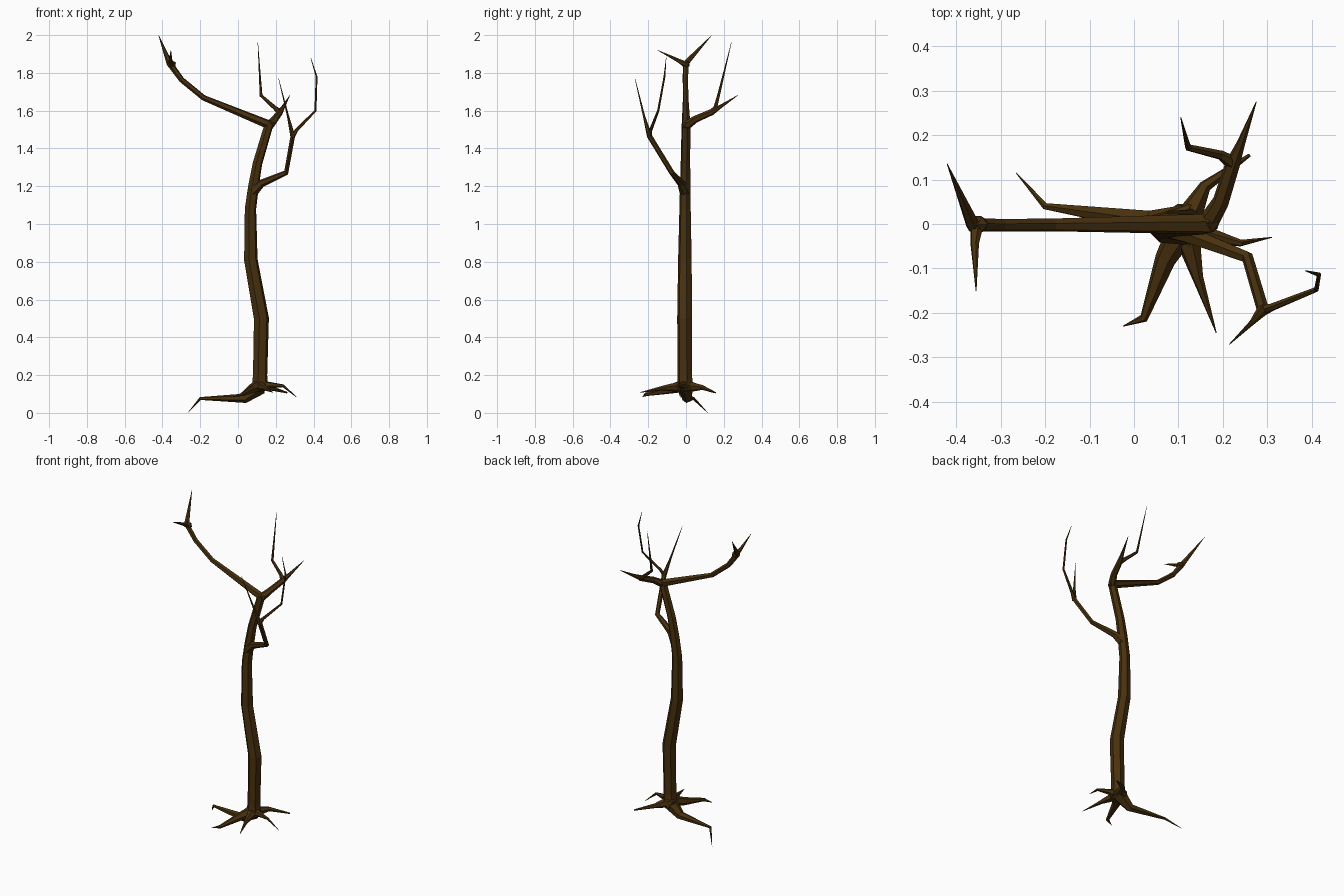
import bpy, bmesh, math
from mathutils import Vector

bark = bpy.data.materials.new("dark brown bark")
bark.diffuse_color = (0.065, 0.030, 0.0045, 1)


def finish(name, bm):
    bmesh.ops.recalc_face_normals(bm, faces=bm.faces)
    mesh = bpy.data.meshes.new(name)
    bm.to_mesh(mesh)
    bm.free()
    mesh.materials.append(bark)
    obj = bpy.data.objects.new(name, mesh)
    bpy.context.collection.objects.link(obj)
    return obj


def limb(name, path, sides=6):
    """Tapered low-poly tube through (x, y, z, radius) points."""
    bm = bmesh.new()
    pts = [Vector(p[:3]) for p in path]
    prev, side, rings = None, None, []
    for i, p in enumerate(pts):
        a, b = pts[max(i - 1, 0)], pts[min(i + 1, len(pts) - 1)]
        t = ((p - a).normalized() + (b - p).normalized()).normalized()
        if prev is None:
            side = t.orthogonal().normalized()
        else:
            side = prev.rotation_difference(t) @ side
        prev = t
        up = t.cross(side)
        ring = []
        for k in range(sides):
            ang = math.tau * (k + 0.5) / sides
            ring.append(bm.verts.new(p + path[i][3] * (side * math.cos(ang) + up * math.sin(ang))))
        rings.append(ring)
    for r, s in zip(rings, rings[1:]):
        for k in range(sides):
            n = (k + 1) % sides
            bm.faces.new((r[k], r[n], s[n], s[k]))
    bm.faces.new(rings[0])
    bm.faces.new(rings[-1])
    return finish(name, bm)


def knot(name, centre, size):
    """Faceted swelling where limbs meet."""
    bm = bmesh.new()
    bmesh.ops.create_icosphere(bm, subdivisions=1, radius=1)
    bmesh.ops.scale(bm, vec=size, verts=bm.verts)
    bmesh.ops.translate(bm, vec=centre, verts=bm.verts)
    return finish(name, bm)


# Trunk
limb("trunk", [(0.115, -0.005, 0.12, 0.045), (0.117, -0.006, 0.20, 0.039),
               (0.124, -0.007, 0.50, 0.041), (0.068, -0.006, 0.81, 0.037),
               (0.066, -0.005, 1.08, 0.031), (0.082, -0.004, 1.20, 0.029),
               (0.103, -0.003, 1.32, 0.026), (0.165, 0.0, 1.53, 0.024)])
knot("root_crown", (0.112, -0.003, 0.14), (0.054, 0.056, 0.045))
knot("top_fork", (0.167, 0.003, 1.525), (0.028, 0.026, 0.028))
knot("left_fork", (-0.350, -0.001, 1.845), (0.024, 0.022, 0.022))

# Long left branch with two twigs
limb("left_branch", [(0.165, 0, 1.525, 0.024), (-0.182, -0.002, 1.668, 0.015),
                     (-0.298, -0.003, 1.763, 0.015), (-0.362, -0.002, 1.85, 0.017),
                     (-0.42, 0.135, 1.998, 0.001)])
limb("left_twig", [(-0.352, 0.005, 1.84, 0.017), (-0.358, -0.045, 1.868, 0.010),
                   (-0.355, -0.15, 1.92, 0.001)])

# Back branch with two twigs
limb("back_branch", [(0.165, 0, 1.52, 0.024), (0.195, 0.05, 1.555, 0.019),
                     (0.222, 0.135, 1.592, 0.017), (0.24, 0.18, 1.62, 0.010),
                     (0.275, 0.275, 1.682, 0.001)])
limb("back_twig", [(0.225, 0.135, 1.59, 0.017), (0.195, 0.155, 1.615, 0.011),
                   (0.122, 0.172, 1.68, 0.008), (0.105, 0.24, 1.96, 0.001)])

# Lower right branch with two twigs
limb("lower_branch", [(0.078, -0.005, 1.17, 0.030), (0.125, -0.025, 1.215, 0.021),
                      (0.255, -0.075, 1.272, 0.014), (0.290, -0.193, 1.465, 0.014),
                      (0.265, -0.222, 1.57, 0.006), (0.215, -0.27, 1.77, 0.001)])
limb("lower_twig", [(0.286, -0.195, 1.46, 0.014), (0.31, -0.187, 1.497, 0.009),
                    (0.41, -0.147, 1.60, 0.006), (0.416, -0.114, 1.78, 0.005),
                    (0.385, -0.105, 1.88, 0.001)])

# Roots
roots = {
    "left_root": [(0.115, 0, 0.14, 0.045), (0.035, 0.006, 0.077, 0.026),
                  (-0.20, 0.040, 0.076, 0.008), (-0.265, 0.115, 0.001, 0.001)],
    "front_left_root": [(0.11, -0.01, 0.145, 0.035), (0.07, -0.08, 0.125, 0.024),
                        (0.022, -0.212, 0.098, 0.010), (-0.025, -0.23, 0.085, 0.001)],
    "front_right_root": [(0.115, -0.01, 0.14, 0.033), (0.143, -0.12, 0.132, 0.013),
                         (0.185, -0.245, 0.108, 0.001)],
    "right_root": [(0.12, -0.005, 0.14, 0.034), (0.17, -0.025, 0.147, 0.017),
                   (0.24, -0.043, 0.143, 0.008), (0.31, -0.03, 0.083, 0.001)],
    "back_root": [(0.115, 0.0, 0.14, 0.034), (0.16, 0.085, 0.135, 0.014),
                  (0.26, 0.155, 0.107, 0.004)],
}
for name, path in roots.items():
    limb(name, path)
